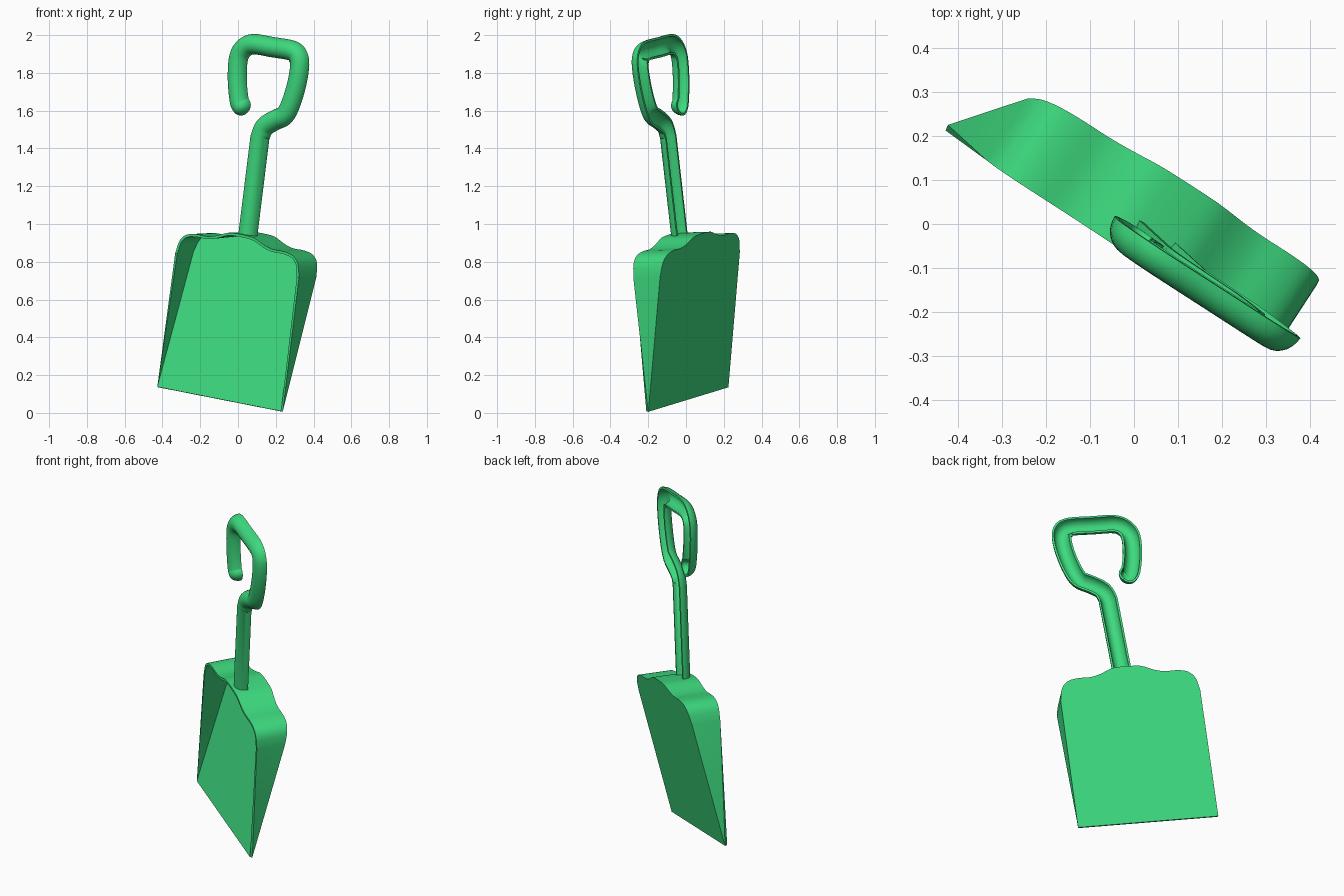
import bpy, bmesh, math
from mathutils import Vector, Matrix

cube = bpy.data.objects.get("Cube")
if cube:
    bpy.data.objects.remove(cube, do_unlink=True)

green = bpy.data.materials.new("bright_green")
color = (0.047, 0.70, 0.21, 1)
green.use_nodes = True
green.diffuse_color = color
green.node_tree.nodes["Principled BSDF"].inputs["Base Color"].default_value = color

# Tilted frame of the toy: across, along the shaft, out of the open front
across = Vector((0.829, -0.534, -0.163)).normalized()
along = Vector((0.119, -0.11, 0.987))
along = (along - across * along.dot(across)).normalized()
out = across.cross(along)
frame = Matrix((across, along, out)).transposed().to_4x4()
frame.translation = across * -0.095 + along * 0.057


def finish(name, bm, thickness):
    """Turn a thin sheet into a walled, smooth-shaded part."""
    bm.transform(frame)
    mesh = bpy.data.meshes.new(name)
    bm.to_mesh(mesh)
    bm.free()
    mesh.materials.append(green)
    obj = bpy.data.objects.new(name, mesh)
    bpy.context.collection.objects.link(obj)
    wall = obj.modifiers.new("wall", 'SOLIDIFY')
    wall.thickness = thickness
    wall.offset = -1
    bpy.ops.object.select_all(action='DESELECT')
    obj.select_set(True)
    bpy.context.view_layer.objects.active = obj
    bpy.ops.object.modifier_apply(modifier="wall")
    bpy.ops.object.shade_smooth_by_angle(angle=math.radians(35))


def smooth_path(points, steps):
    """Catmull-Rom curve through the points."""
    pts = [Vector(p) for p in points]
    pts = [2 * pts[0] - pts[1]] + pts + [2 * pts[-1] - pts[-2]]
    result = []
    for a, b, c, d in zip(pts, pts[1:], pts[2:], pts[3:]):
        for i in range(steps):
            t = i / steps
            result.append(0.5 * (2 * b + (c - a) * t + (2 * a - 5 * b + 4 * c - d) * t ** 2
                                 + (3 * b - a - 3 * c + d) * t ** 3))
    return result + [pts[-2]]


# Scoop: scalloped outline, straight walls, floor sloping back from the lip
FRONT, SLOPE = 0.038, 0.235
half = smooth_path([(0.395, 0.72), (0.378, 0.79), (0.34, 0.828), (0.28, 0.841), (0.21, 0.841),
                    (0.15, 0.855), (0.08, 0.882), (0, 0.887)], 3)
half = [Vector((0.397, 0))] + half
outline = half + [Vector((-p.x, p.y)) for p in reversed(half[:-1])]

bm = bmesh.new()
rim = [bm.verts.new((p.x, p.y, FRONT)) for p in outline]
base = [v if p.y == 0 else bm.verts.new((p.x, p.y, FRONT - SLOPE * p.y))
        for v, p in zip(rim, outline)]
bm.faces.new(list(reversed(base)))
for i in range(len(rim) - 1):
    corners = [rim[i], base[i], base[i + 1], rim[i + 1]]
    bm.faces.new(list(dict.fromkeys(corners)))
finish("scoop", bm, 0.014)

# Handle: half-round channel, open at the back, swept up the shaft and round the grip
grip = smooth_path([(0, 1.409), (0.021, 1.467), (0.08, 1.512), (0.136, 1.547), (0.167, 1.617),
                    (0.188, 1.722), (0.193, 1.814), (0.179, 1.868), (0.133, 1.892),
                    (0, 1.890), (-0.119, 1.886), (-0.174, 1.851), (-0.195, 1.792),
                    (-0.185, 1.682), (-0.157, 1.575), (-0.136, 1.548)], 4)
path = [Vector((0, 0.875))] + grip
RADIUS, DEPTH, BACK, SIDES = 0.054, 0.06, -0.04, 14
sections = []
for i, p in enumerate(path):
    tangent = (path[min(i + 1, len(path) - 1)] - path[max(i - 1, 0)]).normalized()
    sections.append((p, tangent, 1))
end, tangent, _ = sections[-1]
for k in range(1, 6):  # rounded tip
    a = k / 5 * math.radians(86)
    sections.append((end + tangent * RADIUS * 0.8 * math.sin(a), tangent, math.cos(a)))

bm = bmesh.new()
rings = []
for p, t, scale in sections:
    side = Vector((t.y, -t.x))
    ring = []
    for k in range(SIDES + 1):
        a = math.pi * k / SIDES
        q = p + side * RADIUS * scale * math.cos(a)
        ring.append(bm.verts.new((q.x, q.y, BACK + DEPTH * scale * math.sin(a))))
    rings.append(ring)
for a, b in zip(rings, rings[1:]):
    for k in range(SIDES):
        bm.faces.new((a[k], a[k + 1], b[k + 1], b[k]))
bmesh.ops.recalc_face_normals(bm, faces=bm.faces)
bm.normal_update()
middle = rings[0][SIDES // 2].link_faces[0]
if middle.normal.z < 0:
    bmesh.ops.reverse_faces(bm, faces=bm.faces)
finish("handle", bm, 0.012)
